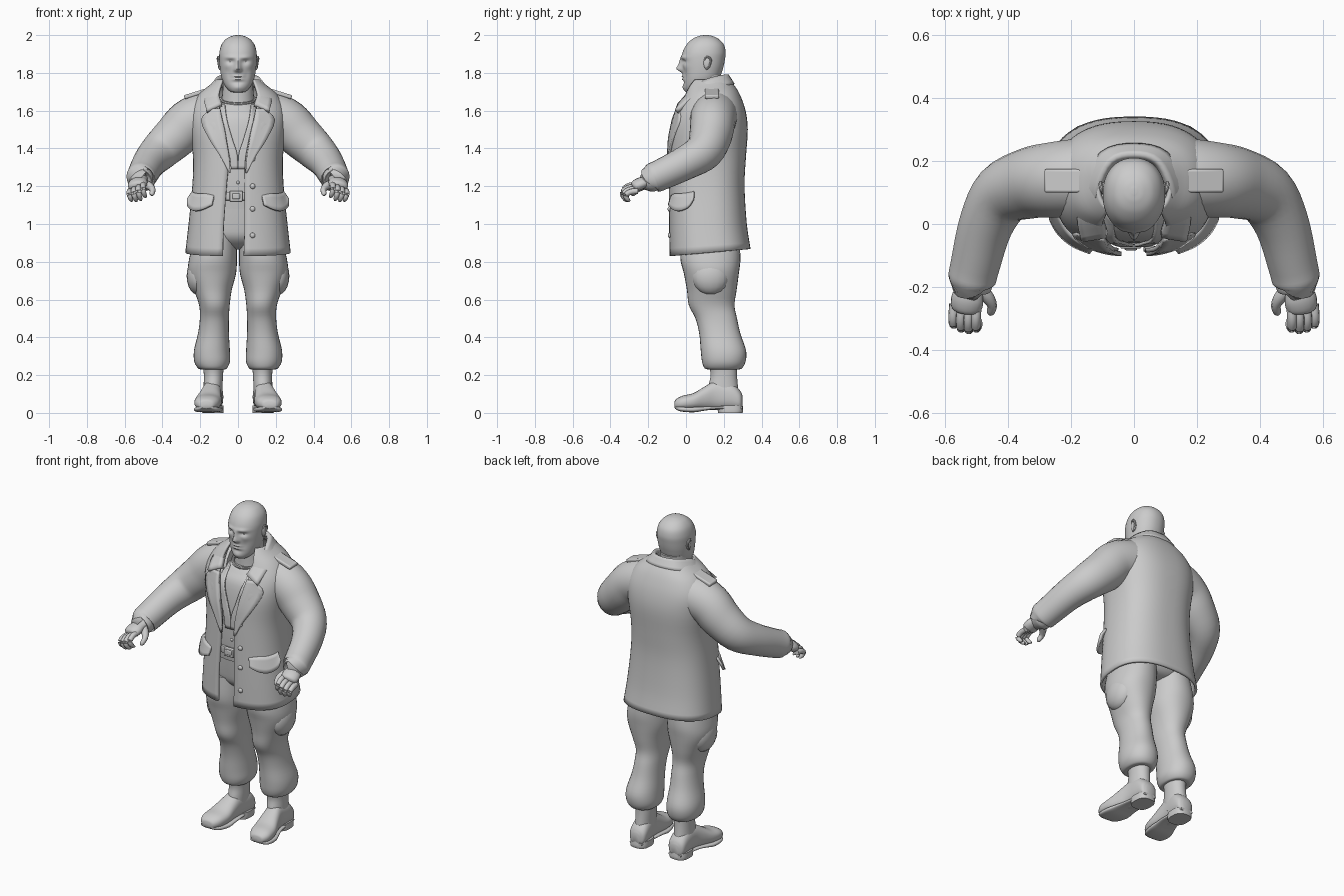
import bpy, bmesh, math
from mathutils import Vector, Euler

if "Cube" in bpy.data.objects:
    bpy.data.objects.remove(bpy.data.objects["Cube"])

GREY = (0.6, 0.6, 0.6, 1)
clay = bpy.data.materials.new("plain_grey")
clay.use_nodes = True
clay.diffuse_color = GREY
clay.node_tree.nodes["Principled BSDF"].inputs["Base Color"].default_value = GREY
parts = []


def finish(name, bm, mirror=False, thick=0, bevel=0):
    """Turn a bmesh into an object with its material and modifiers."""
    bmesh.ops.recalc_face_normals(bm, faces=bm.faces)
    mesh = bpy.data.meshes.new(name)
    bm.to_mesh(mesh)
    bm.free()
    obj = bpy.data.objects.new(name, mesh)
    bpy.context.collection.objects.link(obj)
    mesh.materials.append(clay)
    if thick:
        mod = obj.modifiers.new("thickness", 'SOLIDIFY')
        mod.thickness, mod.offset = thick, 0
    if bevel:
        mod = obj.modifiers.new("bevel", 'BEVEL')
        mod.width, mod.segments = bevel, 2
    if mirror:
        obj.modifiers.new("mirror", 'MIRROR')
    parts.append(obj)


def skin(bm, rings, closed=True):
    """Bridge rows of points with quads; closed rows also get end caps."""
    rows = [[bm.verts.new(p) for p in ring] for ring in rings]
    n = len(rows[0])
    for a, b in zip(rows, rows[1:]):
        for i in range(n if closed else n - 1):
            j = (i + 1) % n
            bm.faces.new((a[i], a[j], b[j], b[i]))
    if closed:
        bm.faces.new(rows[0])
        bm.faces.new(rows[-1])


def smooth_path(pts, n=4):
    """Catmull-Rom path through points of any dimension."""
    pts = [Vector(p) for p in pts]
    out = []
    for i in range(len(pts) - 1):
        p, q = pts[i], pts[i + 1]
        m0 = (q - pts[i - 1]) / 2 if i else q - p
        m1 = (pts[i + 2] - p) / 2 if i + 2 < len(pts) else q - p
        for k in range(n):
            t = k / n
            out.append(p + t * (m0 + t * (3 * (q - p) - 2 * m0 - m1 + t * (m0 + m1 - 2 * (q - p)))))
    return out + [pts[-1]]


def at(rows, s):
    """Linear lookup of a section by its first value."""
    for a, b in zip(rows, rows[1:]):
        if s <= b[0]:
            return Vector(a).lerp(Vector(b), (s - a[0]) / (b[0] - a[0]))


def power(v, p):
    return math.copysign(abs(v) ** p, v)


def section(row, a, p=0.8, off=0, flat=False):
    """Point on a rounded section: (position, centre x, half width, low, high)."""
    s, cx, hw, lo, hi = row[:5]
    x = cx + (hw + off) * power(math.sin(a), p)
    d = (lo + hi) / 2 - ((hi - lo) / 2 + off) * power(math.cos(a), p)
    return Vector((x, s, d) if flat else (x, d, s))


def front_angle(row, x):
    return math.asin(min(1, x / row[2]) ** 1.25)


def on_front(rows, x, z, off):
    row = at(rows, z)
    return section(row, front_angle(row, x), off=off)


def loft(name, rows, n=32, sub=4, p=0.8, flat=False, mirror=False, shape=None):
    rings = []
    for row in smooth_path(rows, sub):
        ring = [section(row, math.tau * i / n, p, 0, flat) for i in range(n)]
        rings.append([shape(v) for v in ring] if shape else ring)
    bm = bmesh.new()
    skin(bm, rings)
    finish(name, bm, mirror)


def tube(name, groups, n=16, flat=1, mirror=True):
    """Round tubes; each path point is (x, y, z, radius)."""
    bm = bmesh.new()
    for pts in groups:
        path = smooth_path(pts)
        rings = []
        for i, c in enumerate(path):
            t = (path[min(i + 1, len(path) - 1)] - path[max(i - 1, 0)]).to_3d().normalized()
            side = t.cross(Vector((0.1, 0.1, 1)) if abs(t.z) < 0.9 else Vector((0, 1, 0))).normalized()
            up = side.cross(t)
            rings.append([c.to_3d() + c[3] * (math.cos(k * math.tau / n) * side
                          + flat * math.sin(k * math.tau / n) * up) for k in range(n)])
        skin(bm, rings)
    finish(name, bm, mirror)


def ribbon(name, edge_a, edge_b, thick=0.015, mirror=True, sub=4):
    """Cloth strip between two smooth edges."""
    bm = bmesh.new()
    pairs = zip(smooth_path(edge_a, sub), smooth_path(edge_b, sub))
    skin(bm, [[a.lerp(b, k / 4) for k in range(5)] for a, b in pairs], closed=False)
    finish(name, bm, mirror, thick)


def ball(name, centres, size, mirror=True):
    bm = bmesh.new()
    for c in centres:
        for v in bmesh.ops.create_uvsphere(bm, u_segments=16, v_segments=10, radius=1)["verts"]:
            v.co = Vector(c) + v.co * Vector(size)
    finish(name, bm, mirror)


def box(name, centre, size, turn=(0, 0, 0), mirror=True, bevel=0.005):
    bm = bmesh.new()
    bmesh.ops.create_cube(bm, size=1)
    for v in bm.verts:
        v.co = Vector(centre) + Euler(turn).to_matrix() @ (v.co * Vector(size))
    finish(name, bm, mirror, 0, bevel)


# Coat body: open front, last two values are the edges of the opening
COAT = [(.85, 0, .272, -.08, .335, .03, .08), (1.0, 0, .255, -.083, .315, .035, .075),
        (1.2, 0, .235, -.085, .303, .035, .06), (1.35, 0, .231, -.085, .31, .04, .05),
        (1.5, 0, .248, -.08, .32, .07, .07), (1.6, 0, .248, -.048, .308, .095, .095),
        (1.68, 0, .205, -.01, .28, .1, .1), (1.73, 0, .145, .01, .25, .09, .09),
        (1.76, 0, .11, .03, .22, .08, .08)]
rings = []
for row in smooth_path(COAT, 4):
    start, end = front_angle(row, row[5]), math.tau - front_angle(row, row[6])
    ring = [section(row, start + (end - start) * k / 56) for k in range(57)]
    for v in ring:
        v.z += 0.09 * (v.y - 0.14) * max(0, (1 - v.z) / 0.15)
    rings.append(ring)
bm = bmesh.new()
skin(bm, rings, closed=False)
finish("coat_body", bm, thick=0.014)

# Sleeves, cuffs
tube("sleeves", [[(.1, .15, 1.575, .13), (.18, .147, 1.568, .125), (.26, .14, 1.535, .12), (.33, .13, 1.465, .113),
                  (.415, .095, 1.385, .1), (.47, 0, 1.325, .087), (.505, -.13, 1.262, .079), (.515, -.175, 1.243, .076),
                  (.515, -.18, 1.24, .06)]], 24, 1.04)
tube("inner_cuffs", [[(.513, -.16, 1.245, .066), (.517, -.19, 1.235, .067), (.52, -.205, 1.23, .06), (.52, -.207, 1.23, .04)]], 20)


# Collar, lapels, pocket flaps, shoulder straps
def both_sides(half):
    return [(-x, y, z) for x, y, z in half[:0:-1]] + half


ribbon("collar", both_sides([(0, .215, 1.785), (.07, .195, 1.783), (.11, .11, 1.76), (.105, .03, 1.7), (.085, -.035, 1.63)]),
       both_sides([(0, .247, 1.735), (.1, .222, 1.73), (.16, .12, 1.7), (.175, .02, 1.65), (.165, -.05, 1.595)]), .026, False)
lapel = [(1.61, .09, .135), (1.55, .08, .185), (1.45, .06, .145), (1.36, .045, .09), (1.27, .038, .045)]
ribbon("lapels", [on_front(COAT, a, z, .01) for z, a, b in lapel], [on_front(COAT, b, z, .012) for z, a, b in lapel], .014, sub=3)
flap = [(.45, 1.15, 1.1), (.7, 1.16, 1.075), (.95, 1.16, 1.07), (1.2, 1.165, 1.09), (1.32, 1.17, 1.13)]
ribbon("pocket_flaps", [section(at(COAT, top), a, off=.006) for a, top, low in flap],
       [section(at(COAT, low), a, off=.02 + .01 * a) for a, top, low in flap], .014)
box("shoulder_straps", (.222, .137, 1.69), (.13, .075, .022), (0, .3, 0), bevel=.007)
ball("coat_buttons", [on_front(COAT, .075, z, .008) for z in (.94, 1.08, 1.2, 1.345)], (.014, .01, .014), mirror=False)

# Shirt, vest edges, belt
SHIRT = [(1.08, 0, .19, -.045, .25), (1.2, 0, .2, -.058, .25), (1.4, 0, .2, -.06, .27),
         (1.55, 0, .185, -.042, .26), (1.61, 0, .125, -.005, .225), (1.64, 0, .09, .02, .2)]
loft("shirt", SHIRT)
vest = [(1.63, .065, .1), (1.55, .055, .095), (1.45, .028, .07), (1.37, .004, .045), (1.29, .001, .035)]
ribbon("vest_edges", [on_front(SHIRT, a, z, .008) for z, a, b in vest], [on_front(SHIRT, b, z, .01) for z, a, b in vest], .01)
ball("vest_buttons", [on_front(SHIRT, 0, 1.22, .002)], (.009, .006, .009), mirror=False)
tube("shirt_neckband", [[(.09 * math.sin(a), .11 - .095 * math.cos(a), 1.635 + .025 * (1 - math.cos(a)), .008)
                         for a in (0, .5, 1, 1.6, 2.2, 2.7, math.pi)]], 8)
loft("belt", [(1.125, 0, .2, -.06, .26), (1.13, 0, .204, -.066, .262), (1.165, 0, .206, -.068, .262), (1.17, 0, .2, -.06, .26)])
box("belt_buckle", (-.01, -.071, 1.147), (.068, .014, .056), mirror=False)
box("buckle_centre", (-.01, -.079, 1.147), (.04, .01, .03), mirror=False)

# Trousers
loft("trouser_seat", [(.865, 0, .06, .08, .19), (.885, 0, .12, .03, .25), (.93, 0, .2, -.015, .28),
                      (1.0, 0, .21, -.03, .285), (1.14, 0, .195, -.045, .26)])
loft("trouser_legs", [(.23, .133, .055, .13, .27), (.235, .135, .075, .1, .295), (.27, .137, .094, .085, .315),
                      (.33, .138, .095, .078, .318), (.42, .13, .082, .07, .288), (.5, .125, .077, .05, .27),
                      (.57, .125, .081, .015, .257), (.65, .133, .1, .005, .268), (.74, .137, .127, -.012, .28),
                      (.82, .132, .126, -.03, .288), (.95, .115, .11, -.025, .28)], p=.92, mirror=True)
ball("thigh_pockets", [(.212, .13, .725)], (.06, .1, .1))

# Boots
loft("boot_shafts", [(.06, .135, .05, .12, .285), (.14, .132, .05, .12, .275), (.2, .13, .051, .13, .27), (.26, .13, .055, .12, .27)],
     p=.95, mirror=True)
loft("boot_feet", [(-.062, .168, .015, .035, .05), (-.055, .168, .042, .022, .07), (-.02, .165, .065, .015, .09),
                   (.04, .157, .07, .015, .105), (.1, .147, .06, .015, .14), (.16, .138, .052, .015, .17),
                   (.24, .133, .055, .015, .16), (.285, .132, .05, .015, .12), (.3, .132, .025, .03, .09)],
     p=.85, flat=True, mirror=True)
loft("boot_soles", [(-.058, .168, .03, .022, .038), (-.03, .166, .062, .008, .034), (.04, .157, .074, .003, .032),
                    (.1, .147, .064, .012, .034), (.16, .138, .055, .018, .036), (.3, .132, .04, .018, .036)],
     p=.6, flat=True, mirror=True)
loft("boot_heels", [(0, .133, .056, .17, .3), (.015, .133, .057, .168, .303), (.04, .133, .056, .17, .3)], p=.75, mirror=True)

# Hands
tube("palms", [[(.517, -.17, 1.237, .04), (.522, -.205, 1.228, .042), (.53, -.24, 1.215, .052), (.535, -.272, 1.2, .046),
                (.536, -.282, 1.195, .02)]], 16, .6)
fingers = []
for k, reach in enumerate((1, 1.08, 1, .8)):
    x, z = .5 + .024 * k, 1.208 - .011 * k
    fingers.append([(x, -.255, z, .016), (x + .003, -.268 - .035 * reach, z - .006, .0155),
                    (x + .002, -.27 - .062 * reach, z - .03 * reach, .014),
                    (x - .006, -.268 - .052 * reach, z - .056 * reach, .012), (x - .012, -.268 - .036 * reach, z - .066 * reach, .005)])
tube("fingers", fingers, 10)
tube("thumbs", [[(.497, -.2, 1.215, .022), (.468, -.23, 1.2, .021), (.452, -.258, 1.182, .016), (.456, -.28, 1.16, .013),
                 (.46, -.287, 1.152, .005)]], 10)

# Head: bumps are (x, z, x spread, z spread, push forward)
BUMPS = [(0, 1.822, .016, .017, .026), (0, 1.85, .014, .03, .016), (.013, 1.815, .009, .01, .008),
         (.038, 1.882, .032, .011, .008), (.04, 1.86, .02, .011, -.01), (0, 1.782, .026, .006, .007),
         (0, 1.766, .024, .006, .007), (0, 1.774, .03, .003, -.003), (0, 1.75, .03, .008, -.004),
         (0, 1.722, .03, .016, .008), (.058, 1.835, .02, .018, .005), (.045, 1.79, .015, .025, -.004)]


def face(v):
    if v.y < 0.09:
        for x, z, rx, rz, push in BUMPS:
            v.y -= push * math.exp(-((abs(v.x) - x) / rx) ** 2 - ((v.z - z) / rz) ** 2)
    return v


loft("head", [(1.697, 0, .025, .01, .06), (1.702, 0, .042, -.004, .09), (1.73, 0, .068, -.011, .13), (1.77, 0, .086, -.015, .175),
              (1.82, 0, .095, -.018, .195), (1.87, 0, .099, -.022, .206), (1.91, 0, .098, -.017, .21), (1.95, 0, .087, .003, .2),
              (1.98, 0, .063, .035, .172), (1.995, 0, .033, .068, .14), (2.0, 0, .008, .095, .115)], 96, 8, .92, shape=face)
ball("eyes", [(.039, .004, 1.86)], (.013, .01, .007))
ball("ears", [(.096, .112, 1.853)], (.01, .02, .034))
tube("ear_rims", [[(.1, .098, 1.868, .004), (.104, .108, 1.884, .005), (.107, .127, 1.877, .006), (.105, .131, 1.858, .005),
                   (.1, .118, 1.828, .005), (.096, .104, 1.82, .005)]], 8)
tube("neck", [[(0, .125, 1.56, .1), (0, .12, 1.64, .088), (0, .113, 1.73, .08), (0, .115, 1.79, .08)]], 28, mirror=False)

# Smooth shading with crisp edges
bpy.ops.object.select_all(action='DESELECT')
for obj in parts:
    obj.select_set(True)
bpy.context.view_layer.objects.active = parts[0]
bpy.ops.object.shade_smooth_by_angle(angle=math.radians(40))
